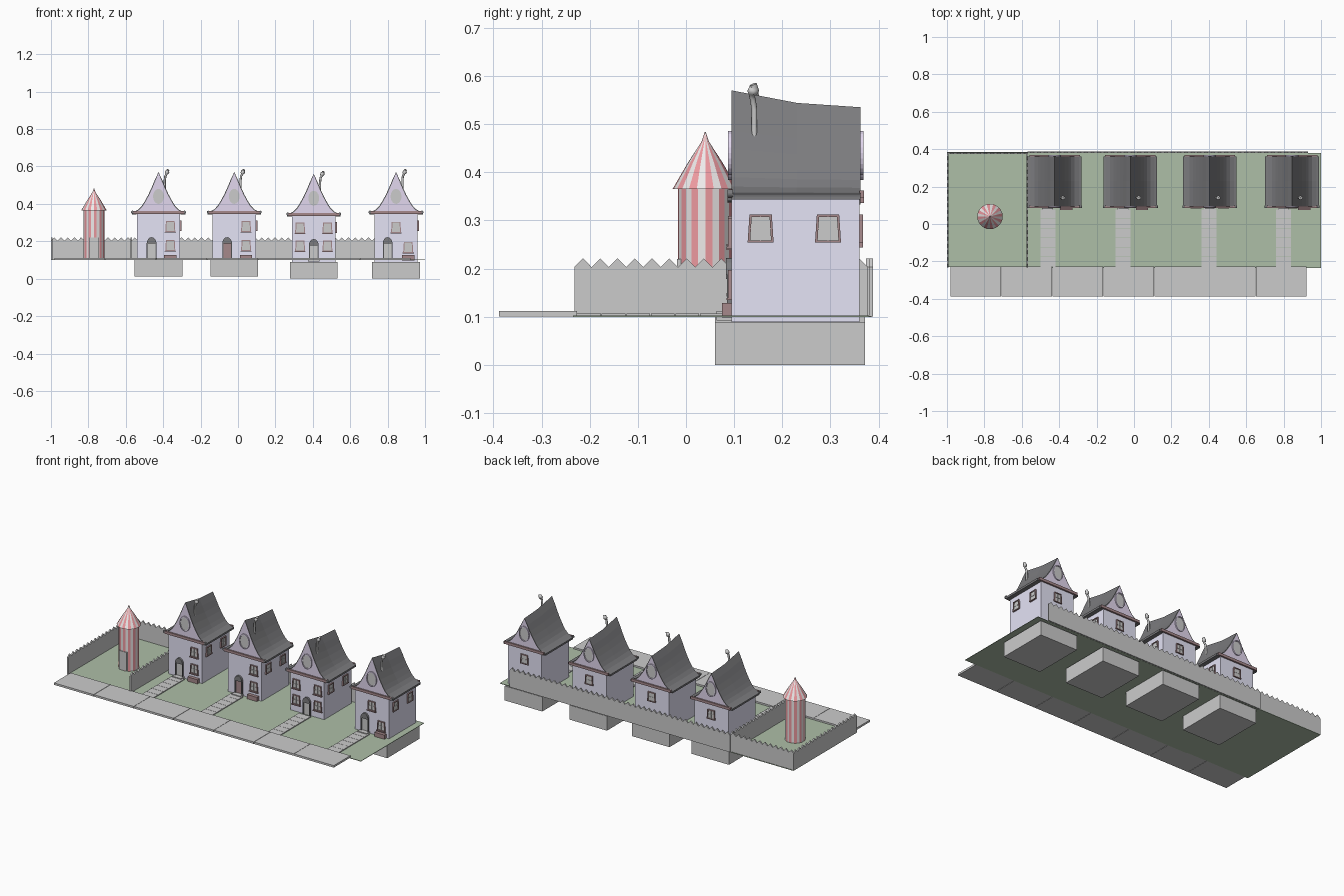
import bpy, bmesh, math
from mathutils import Matrix, Vector

if "Cube" in bpy.data.objects:
    bpy.data.objects.remove(bpy.data.objects["Cube"])


def mat(name, r, g, b):
    m = bpy.data.materials.new(name)
    m.diffuse_color = (r, g, b, 1)
    m.use_nodes = True
    m.node_tree.nodes["Principled BSDF"].inputs["Base Color"].default_value = m.diffuse_color
    return m


LILAC = mat("lilac_wall", .78, .77, .92)
MAUVE = mat("mauve_gable", .76, .68, .86)
DARK = mat("dark_roof", .2, .2, .21)
BROWN = mat("brown_trim", .38, .25, .26)
GRASS = mat("grass_green", .42, .52, .39)
RED = mat("red_stripe", .85, .32, .35)
PALE = mat("pale_stripe", .85, .82, .82)


def finish(name, bm, mats=()):
    bmesh.ops.recalc_face_normals(bm, faces=bm.faces)
    me = bpy.data.meshes.new(name)
    bm.to_mesh(me)
    bm.free()
    for m in mats:
        me.materials.append(m)
    ob = bpy.data.objects.new(name, me)
    bpy.context.collection.objects.link(ob)
    return ob


def prisms(name, polys, y0, y1, m=None, mx=Matrix()):
    """Extrude x-z outlines from y0 to y1, then place with mx."""
    bm = bmesh.new()
    for p in polys:
        a = [bm.verts.new(mx @ Vector((x, y0, z))) for x, z in p]
        b = [bm.verts.new(mx @ Vector((x, y1, z))) for x, z in p]
        bm.faces.new(a)
        bm.faces.new(b[::-1])
        for i in range(len(p)):
            j = (i + 1) % len(p)
            bm.faces.new((a[i], b[i], b[j], a[j]))
    return finish(name, bm, [m] if m else [])


def rect(x0, x1, z0, z1):
    return [(x0, z0), (x1, z0), (x1, z1), (x0, z1)]


def box(name, x0, x1, y0, y1, z0, z1, m=None, mx=Matrix()):
    return prisms(name, [rect(x0, x1, z0, z1)], y0, y1, m, mx)


def ring(outer, inner):
    n = len(outer)
    return [[outer[i], outer[(i + 1) % n], inner[(i + 1) % n], inner[i]] for i in range(n)]


def oval(rx, rz, cz=0, n=24):
    return [(rx * math.cos(2 * math.pi * i / n), cz + rz * math.sin(2 * math.pi * i / n)) for i in range(n)]


def place(x, y, z, turn=0):
    return Matrix.Translation((x, y, z)) @ Matrix.Rotation(math.radians(turn), 4, 'Z')


# Windows: tapered frame, glass, glazing bars; outward is local -y
def window(mx, w=.027, h=.029, sill=True):
    out = [(-w, -h), (w, -h), (w * .86, h), (-w * .86, h)]
    inn = [(x * .8, z * .84) for x, z in out]
    prisms("window_frame", ring(out, inn), -.008, .002, BROWN, mx)
    prisms("window_glass", [inn], -.003, .002, None, mx)
    prisms("window_bars", [rect(-.001, .001, -h * .84, h * .84), rect(-w * .75, w * .75, -.001, .001)],
           -.005, 0, None, mx)
    if sill:
        box("window_sill", -w * 1.1, w * 1.1, -.011, .002, -h - .004, -h, BROWN, mx)


def door(mx, leaf):
    def arch(w, top):
        return [(-w, 0), (w, 0)] + [(w * math.cos(a * math.pi / 8), top + w * math.sin(a * math.pi / 8))
                                    for a in range(9)]
    prisms("door_frame", ring(arch(.026, .083), arch(.02, .083)), -.01, .002, DARK, mx)
    prisms("door_leaf", [arch(.02, .083)], -.003, .002, leaf, mx)
    hood = [(.026 * math.cos(a * math.pi / 8), .08 + .034 * math.sin(a * math.pi / 8)) for a in range(9)]
    prisms("door_hood", [hood], -.012, .002, DARK, mx)
    box("doorstep", -.03, .03, -.032, 0, -.006, .004, None, mx)


# Flared roof: half profile as (half width, height share), lofted over falling ridge heights
HALF = [(.143, 0), (.128, .02), (.105, .075), (.085, .17), (.07, .28), (.05, .45), (.033, .62), (.016, .81)]
PROFILE = HALF + [(0, 1)] + [(-x, t) for x, t in reversed(HALF)]
SECTIONS = [(.094, .565), (.23, .539), (.362, .53)]
EAVE = .35


def roof(mx):
    for name, m, closed in (("gable", MAUVE, True), ("roof_shell", DARK, False)):
        bm = bmesh.new()
        rows = []
        for y, top in SECTIONS:
            rows.append([bm.verts.new(mx @ Vector((x, y, EAVE + t * (top - EAVE)))) for x, t in PROFILE])
        for a, b in zip(rows, rows[1:]):
            for i in range(len(PROFILE) - 1):
                bm.faces.new((a[i], a[i + 1], b[i + 1], b[i]))
            if closed:
                bm.faces.new((a[0], b[0], b[-1], a[-1]))
        if closed:
            bm.faces.new(rows[0])
            bm.faces.new(rows[-1])
        ob = finish(name, bm, [m])
        if not closed:
            if ob.data.polygons[len(PROFILE) // 2].normal.z < 0:
                ob.data.flip_normals()
            s = ob.modifiers.new("thickness", 'SOLIDIFY')
            s.thickness = .005
            s.offset = 1


def chimney(mx):
    cu = bpy.data.curves.new("chimney", 'CURVE')
    cu.dimensions = '3D'
    cu.bevel_depth = .006
    cu.bevel_resolution = 2
    cu.use_fill_caps = True
    sp = cu.splines.new('POLY')
    pts = [(.034, .142, .47, 1), (.034, .142, .53, 1), (.037, .139, .55, 1), (.044, .136, .562, 1),
           (.044, .137, .564, 1.8), (.048, .142, .574, 1.9), (.049, .143, .575, 1.3), (.051, .14, .583, 1.2)]
    sp.points.add(len(pts) - 1)
    for p, (x, y, z, r) in zip(sp.points, pts):
        p.co = (*(mx @ Vector((x, y, z))), 1)
        p.radius = r
    bpy.context.collection.objects.link(bpy.data.objects.new("chimney", cu))


def house(cx, dz, base, door_x, wins, leaf):
    mx = place(cx, 0, dz)
    box("foundation", cx - .128, cx + .128, .06, .372, base, base + .089)
    box("house_walls", -.115, .115, .095, .36, .09, .352, LILAC, mx)
    roof(mx)
    chimney(mx)
    # Eave boards and curled ends
    for y in (.086, .36):
        box("eave_board", -.135, .135, y, y + .01, .346, .362, BROWN, mx)
    for s in (-1, 1):
        prisms("eave_curl", [[(s * .139 + x, z) for x, z in oval(.008, .008, .356, 12)]], .086, .098, DARK, mx)
        box("side_eave", s * .13 - .013, s * .13 + .013, .095, .362, .343, .351, DARK, mx)
    # Oval gable windows, front and back
    for y, turn in ((.094, 0), (.362, 180)):
        o = mx @ place(0, y, 0, turn)
        prisms("oval_frame", ring(oval(.034, .046, .44), oval(.029, .04, .44)), -.007, .002, MAUVE, o)
        prisms("oval_glass", [oval(.029, .04, .44)], -.003, .002, None, o)
    door(mx @ place(door_x, .095, .108), leaf)
    for x, z in wins:
        window(mx @ place(x, .095, z))
        if z < .2 and len(wins) == 2:
            box("flower_box", x - .033, x + .033, .075, .095, .098, .128, BROWN, mx)
    for y in (.155, .295):
        window(mx @ place(.115, y, .283, 90), sill=False)
    window(mx @ place(0, .36, .283, 180), sill=False)


side = [(.063, .28), (.063, .178)]
house(-.425, 0, .012, -.037, side, None)
house(-.02, 0, .012, -.038, side, BROWN)
house(.405, -.01, 0, 0, [(x, z) for x in (-.073, .073) for z in (.282, .185)], None)
house(.845, 0, 0, -.045, [(0, .275), (.065, .168)], None)

# Lawns, pavement slabs and stepped paths
box("side_lawn", -1, -.57, -.23, .385, .099, .102, GRASS)
box("main_lawn", -.57, 1, -.235, .38, .099, .102, GRASS)
for i in range(7):
    x = -.98 + i * 1.905 / 7
    box("pavement_slab", x, x + 1.905 / 7 - .002, -.388, -.226, .1, .112)
for cx in (-.46, -.06, .4, .8):
    for i in range(6):
        y = -.226 + i * .051
        box("path_slab", cx - .04, cx + .04, y, y + .0495, .1, .107)


# Picket fences with zigzag tops
def fence(name, length, mx):
    n = round(length / .036)
    top = [(length * i / (2 * n), .221 if i % 2 else .203) for i in range(2 * n + 1)]
    prisms(name, [[(0, .1)] + [(length, .1)] + top[::-1]], 0, .008, None, mx)


fence("back_fence", 1.5, place(-.57, .38, 0))
fence("side_back_fence", .43, place(-1, .374, 0))
fence("left_fence", .61, place(-.992, -.232, 0, 90))
fence("divider_fence", .61, place(-.566, -.232, 0, 90))

# Striped round tent
bm = bmesh.new()
N = 24
rows = [[bm.verts.new((-.77 + r * math.cos(2 * math.pi * i / N), .04 + r * math.sin(2 * math.pi * i / N), z))
         for i in range(N)]
        for r, z in ((.057, .1), (.057, .365), (.068, .365), (.036, .42), (.008, .463), (.001, .484))]
for a, b in zip(rows, rows[1:]):
    for i in range(N):
        f = bm.faces.new((a[i], a[(i + 1) % N], b[(i + 1) % N], b[i]))
        f.material_index = i % 2
bm.faces.new(rows[-1])
bm.faces.new(rows[0])
finish("striped_tent", bm, [RED, PALE])
box("tent_doorway", -.797, -.745, -.019, .0, .105, .22)
